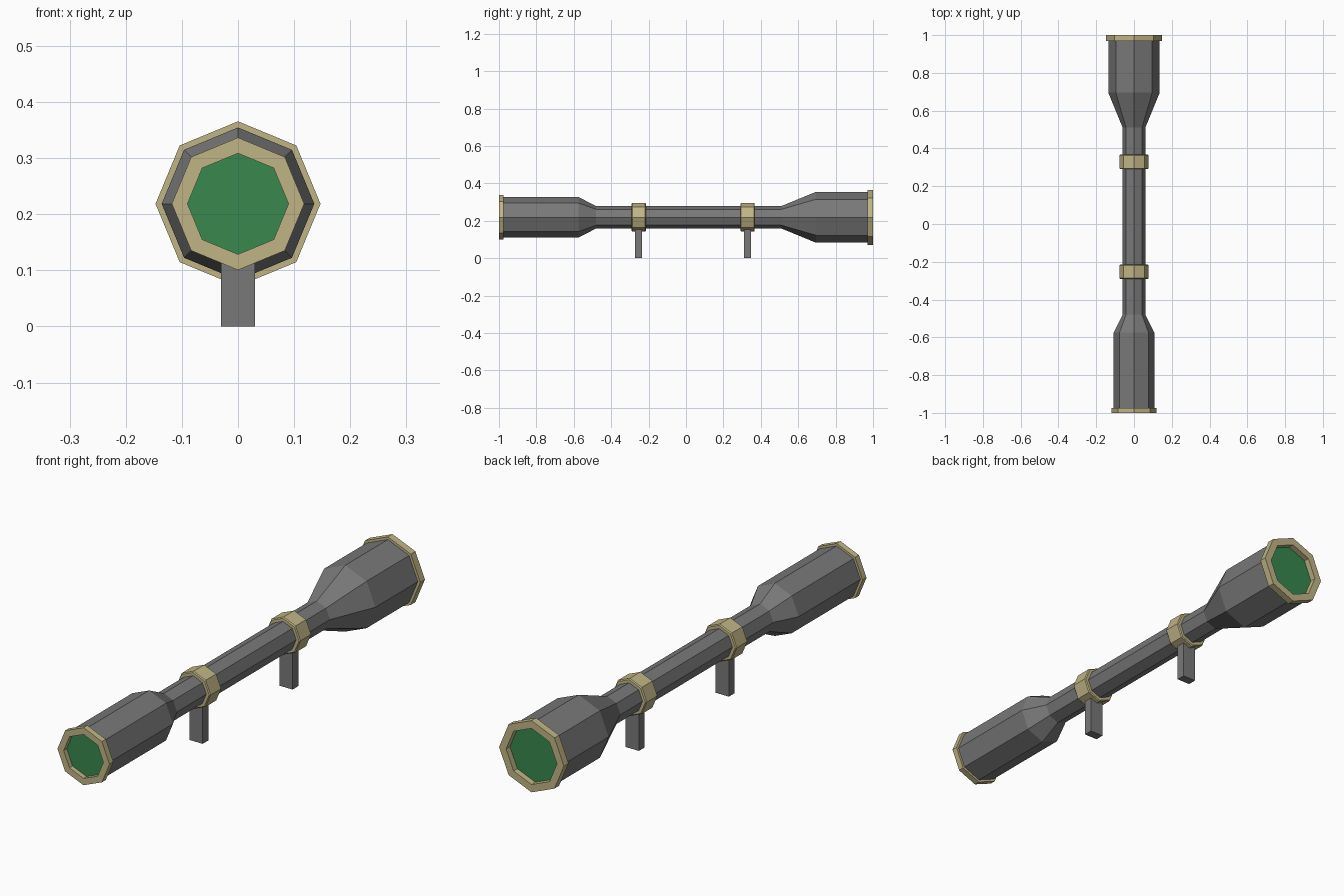
import bpy, bmesh
from math import cos, sin, pi

if "Cube" in bpy.data.objects:
    bpy.data.objects.remove(bpy.data.objects["Cube"])

AXIS_Z = 0.2185
SIDES = 8


def material(name, rgb):
    m = bpy.data.materials.new(name)
    m.diffuse_color = (*rgb, 1)
    m.use_nodes = True
    m.node_tree.nodes["Principled BSDF"].inputs["Base Color"].default_value = m.diffuse_color
    return m


dark = material("dark_grey_metal", (0.19, 0.19, 0.19))
brass = material("tan_metal", (0.53, 0.46, 0.24))
glass = material("green_glass", (0.04, 0.245, 0.075))


def finish(bm, name, mat):
    bmesh.ops.recalc_face_normals(bm, faces=bm.faces)
    me = bpy.data.meshes.new(name)
    bm.to_mesh(me)
    bm.free()
    ob = bpy.data.objects.new(name, me)
    bpy.context.collection.objects.link(ob)
    me.materials.append(mat)
    return ob


def lathe(name, profile, mat, closed=False):
    """Octagonal sweep of (y, radius) points about the tube axis."""
    bm = bmesh.new()
    rings = [[bm.verts.new((r * cos(2 * pi * i / SIDES), y,
                            AXIS_Z + r * sin(2 * pi * i / SIDES)))
              for i in range(SIDES)] for y, r in profile]
    pairs = list(zip(rings, rings[1:]))
    if closed:
        pairs.append((rings[-1], rings[0]))
    else:
        bm.faces.new(rings[0])
        bm.faces.new(rings[-1])
    for a, b in pairs:
        for i in range(SIDES):
            j = (i + 1) % SIDES
            bm.faces.new((a[i], a[j], b[j], b[i]))
    return finish(bm, name, mat)


# Main tube with flared eyepiece and objective housings
lathe("scope_body", [(-0.976, 0.108), (-0.575, 0.108), (-0.48, 0.06),
                     (0.51, 0.06), (0.695, 0.136), (0.972, 0.136)], dark)

# End rims with recessed lenses
for label, end, back, outer, inner, lens_y in (
        ("eyepiece", -1.0, -0.975, 0.118, 0.09, -0.98),
        ("objective", 1.0, 0.97, 0.147, 0.115, 0.975)):
    lathe(label + "_rim", [(end, inner), (end, outer), (back, outer),
                           (back, inner)], brass, closed=True)
    lathe(label + "_lens", [(lens_y, inner), (back, inner)], glass)

# Chamfered mounting rings, each on a rectangular post
for label, y in (("rear", -0.253), ("front", 0.329)):
    lathe(label + "_mount_ring",
          [(y - 0.038, 0.058), (y - 0.038, 0.073), (y - 0.034, 0.077),
           (y + 0.034, 0.077), (y + 0.038, 0.073), (y + 0.038, 0.058)],
          brass, closed=True)
    bm = bmesh.new()
    bmesh.ops.create_cube(bm, size=1)
    bmesh.ops.scale(bm, vec=(0.06, 0.037, 0.17), verts=bm.verts)
    bmesh.ops.translate(bm, vec=(0, y, 0.085), verts=bm.verts)
    finish(bm, label + "_mount_post", dark)
